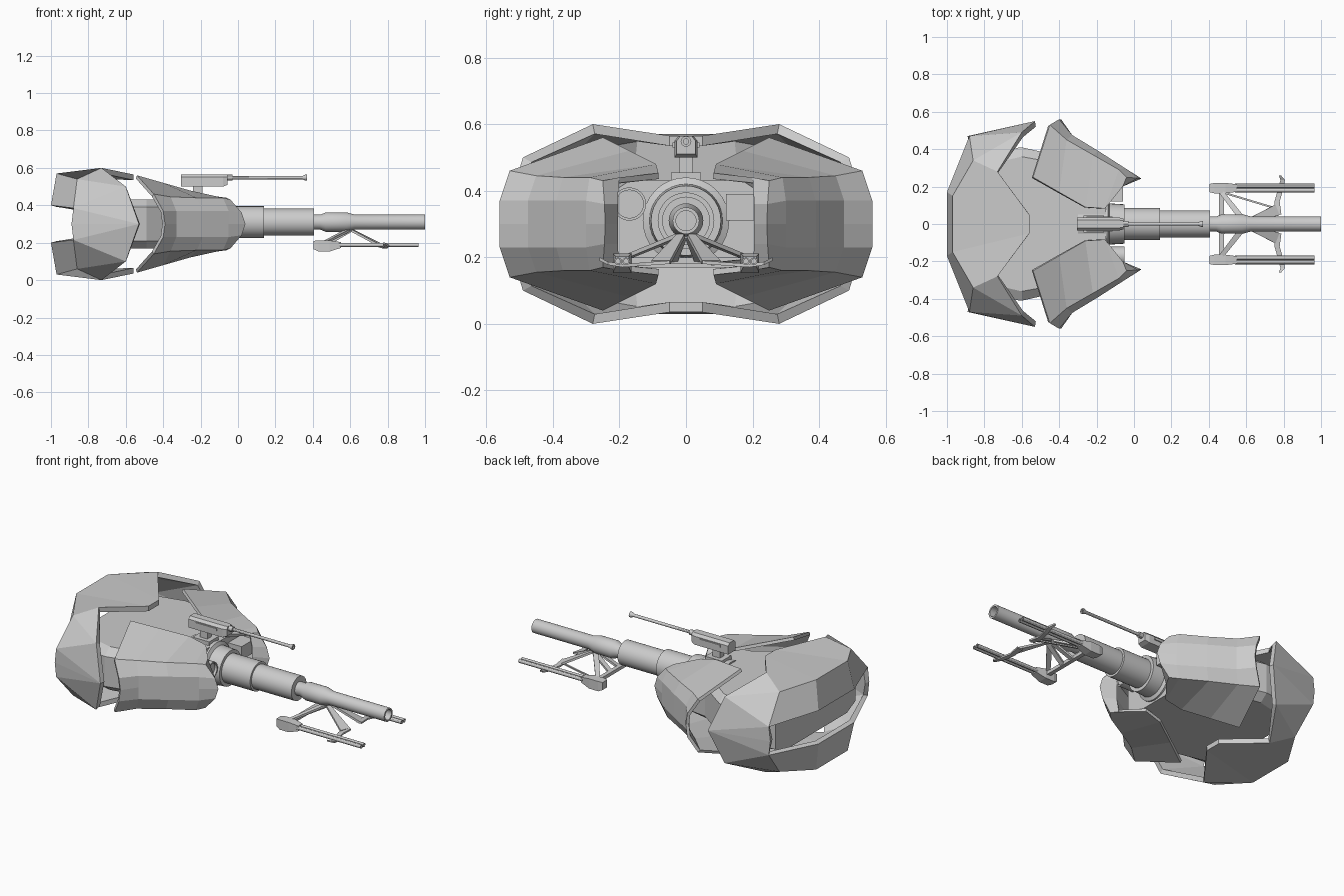
import bpy, bmesh, math
from mathutils import Vector

if "Cube" in bpy.data.objects:
    bpy.data.objects.remove(bpy.data.objects["Cube"])

MID = 0.30  # height of the horizontal symmetry plane


def new_object(name, bm, z=0.0):
    me = bpy.data.meshes.new(name)
    bm.to_mesh(me)
    bm.free()
    ob = bpy.data.objects.new(name, me)
    ob.location.z = z
    bpy.context.collection.objects.link(ob)
    return ob


def mirror(ob, y=True, z=False):
    m = ob.modifiers.new("mirror", 'MIRROR')
    m.use_axis = (False, y, z)
    m.merge_threshold = 0.001


def shell(name, verts, faces, centre, thickness):
    """Quarter armour shell, normals pointing away from centre, mirrored in y and z."""
    bm = bmesh.new()
    vs = [bm.verts.new(v) for v in verts]
    for f in faces:
        bm.faces.new([vs[i] for i in f])
    bmesh.ops.recalc_face_normals(bm, faces=bm.faces)
    c = Vector(centre)
    if sum((f.calc_center_median() - c).dot(f.normal) for f in bm.faces) < 0:
        bmesh.ops.reverse_faces(bm, faces=bm.faces)
    ob = new_object(name, bm, MID)
    mirror(ob, True, True)
    s = ob.modifiers.new("thickness", 'SOLIDIFY')
    s.thickness = thickness
    s.offset = -1
    return ob


def loft(name, rings, z=0.0):
    """Closed solid through rings of equal length."""
    bm = bmesh.new()
    rs = [[bm.verts.new(p) for p in r] for r in rings]
    n = len(rs[0])
    for a, b in zip(rs, rs[1:]):
        for i in range(n):
            bm.faces.new((a[i], a[(i + 1) % n], b[(i + 1) % n], b[i]))
    bm.faces.new(rs[0])
    bm.faces.new(rs[-1])
    bmesh.ops.recalc_face_normals(bm, faces=bm.faces)
    return new_object(name, bm, z)


def lathe(name, profile, y, z, n=32):
    """Turned part along x from (x, radius) points."""
    rings = [[(x, y + r * math.cos(2 * math.pi * i / n), z + r * math.sin(2 * math.pi * i / n))
              for i in range(n)] for x, r in profile]
    ob = loft(name, rings)
    bpy.ops.object.select_all(action='DESELECT')
    bpy.context.view_layer.objects.active = ob
    ob.select_set(True)
    bpy.ops.object.shade_smooth_by_angle(angle=math.radians(30))
    return ob


def box(name, x, y, z):
    return loft(name, [[(a, y[0], z[0]), (a, y[1], z[0]), (a, y[1], z[1]), (a, y[0], z[1])] for a in x])


def strut(name, a, b, wa, wb, h):
    """Flat tapering bar between two points."""
    a, b = Vector(a), Vector(b)
    d = (b - a).normalized()
    side = d.cross(Vector((0, 0, 1))).normalized()
    up = side.cross(d)
    return loft(name, [[p + side * (w * i) + up * (h * j) for i, j in ((-1, -1), (1, -1), (1, 1), (-1, 1))]
                       for p, w in ((a, wa), (b, wb))])


# Rear armour shell with a slot across the back
rear = [(-1, 0, .10), (-1, .17, .10), (-.97, .15, .27), (-.97, 0, .27), (-.88, .47, .085),
        (-.86, .34, .24), (-.73, .28, .30), (-.56, .05, .265), (-.56, 0, .265),
        (-.60, .49, .20), (-.53, .55, 0), (-.89, .47, 0)]
shell("rear_armour", rear,
      [(0, 1, 2, 3), (1, 4, 5, 2), (3, 2, 7, 8), (2, 5, 6, 7), (5, 9, 6), (5, 4, 9), (4, 10, 9), (4, 11, 10)],
      (-.7, .1, 0), .03)

# Front cheek armour: roof edge, shoulder, and side rows
roof = [(-.54, .25, .26), (-.40, .17, .22), (-.26, .09, .18), (-.155, .083, .153), (-.06, .20, .14)]
shoulder = [(-.45, .53, .16), (-.36, .45, .145), (-.22, .37, .14), (-.08, .29, .14), (-.04, .25, .13)]
side = [(-.40, .56, .07), (-.33, .475, .07), (-.19, .39, .07), (-.05, .30, .07), (.02, .245, .06)]
waist = [(-.39, .56, 0), (-.33, .475, 0), (-.19, .39, 0), (-.05, .30, 0), (.04, .243, 0)]
rows = [roof, shoulder, side, waist]
faces = [(5 * r + c, 5 * r + c + 1, 5 * r + c + 6, 5 * r + c + 5) for r in range(3) for c in range(4)]
faces += [(4, 9, 14, 20), (14, 19, 21, 20)]  # inner return of the nose
shell("cheek_armour", sum(rows, []) + [(-.05, .205, .06), (-.05, .205, 0)], faces, (-.25, .2, 0), .018)

# Inner hull
hull = []
for x, yt, ys in ((-.86, .30, .38), (-.60, .36, .41), (-.49, .34, .385), (-.30, .20, .25), (-.15, .17, .23)):
    hull.append([(x, -yt, .13), (x, yt, .13), (x, ys, .09), (x, ys, -.09),
                 (x, yt, -.13), (x, -yt, -.13), (x, -ys, -.09), (x, -ys, .09)])
loft("inner_hull", hull, MID)

# Main gun with hollow muzzle
G = .31
lathe("mantlet", [(-.30, .13), (-.14, .13), (-.13, .11), (-.05, .105), (-.05, .085), (-.04, .085)], 0, G)
lathe("main_gun", [(-.2, .085), (.14, .085), (.14, .072), (.405, .072), (.405, .04), (.44, .04), (.47, .052),
                   (.58, .052), (.625, .04), (1, .04), (1, .03), (.85, .03)], 0, G)

# Sight lamp and sensor box either side of the mantlet
lathe("sight_lamp", [(-.20, .05), (-.05, .05), (-.05, .042), (-.065, .042)], -.17, .36, 24)
box("sensor_box", (-.20, -.06), (.12, .24), (.31, .39))

# Roof machine gun
box("roof_mount_base", (-.27, -.16), (-.045, .045), (.42, .455))
box("roof_mount_post", (-.24, -.19), (-.02, .02), (.45, .51))
loft("roof_gun_body", [[(x, -w, .50 + c), (x, w, .50 + c), (x, w, .55), (x, w * .6, .565),
                        (x, -w * .6, .565), (x, -w, .55)]
                       for x, w, c in ((-.305, .035, 0), (-.08, .035, 0), (-.055, .028, .01))])
box("roof_gun_side_panel", (-.255, -.115), (-.041, .041), (.53, .545))
lathe("roof_gun_barrel", [(-.06, .016), (-.03, .016), (-.03, .009), (.345, .009), (.36, .016), (.37, .016),
                          (.37, .008), (.35, .008)], 0, .548, 12)

# Twin guns slung under the barrel on both sides
body = loft("side_gun_body", [[(x, .192 - w, b), (x, .192 + w, b), (x, .192 + w, t), (x, .192 - w, t)]
                              for x, w, b, t in ((.405, .022, .165, .21), (.43, .028, .153, .212),
                                                 (.49, .028, .153, .212), (.55, .02, .172, .203))])
parts = [body]
for y in (.18, .204):
    parts.append(lathe("side_gun_barrel", [(.54, .0115), (.965, .0115), (.965, .007), (.94, .007)], y, .188, 12))

# Carrier frame: crossed struts, forward fins and curved end blades
parts += [
    strut("rear_strut", (.46, .18, .20), (.585, .02, .265), .012, .016, .006),
    strut("cross_strut", (.475, .04, .19), (.60, .012, .262), .014, .014, .006),
    strut("forward_fin", (.61, .015, .265), (.765, .075, .185), .012, .03, .006),
    strut("brace", (.47, .17, .19), (.77, .08, .18), .005, .005, .004)][:3]
blade = [(.77, .05, .185), (.765, .12, .18), (.785, .19, .175), (.795, .235, .182), (.78, .26, .195)]
parts.append(loft("end_blade", [[(x - w, y, z - .005), (x + w, y, z - .005), (x + w, y, z + .005),
                                 (x - w, y, z + .005)]
                                for (x, y, z), w in zip(blade, (.018, .014, .014, .012, .006))]))
for p in parts:
    mirror(p)
box("cross_bar", (.455, .48), (-.18, .18), (.18, .20))
